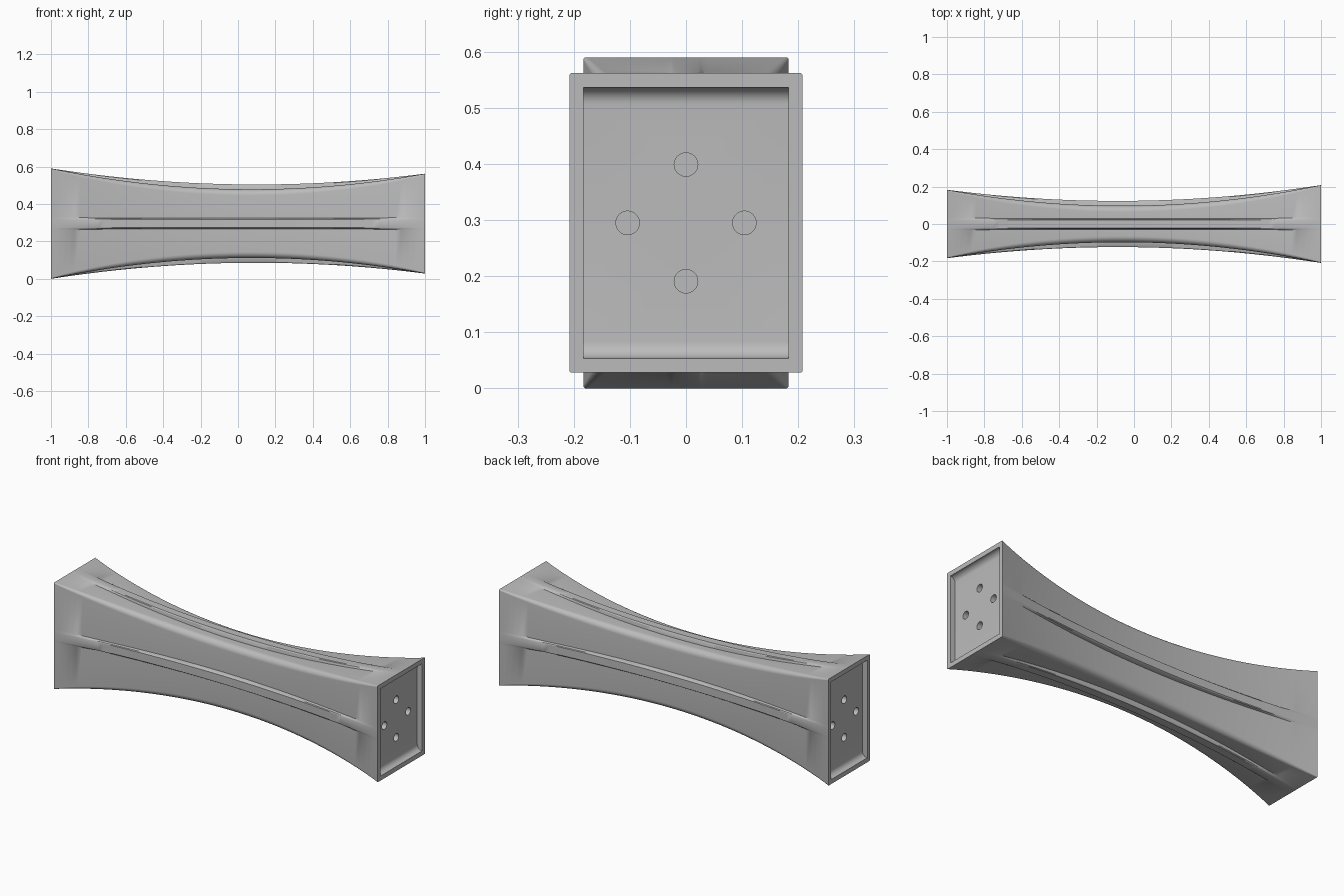
import bpy, bmesh
from math import cos, sin, pi

CENTER_Z = 0.295
STATIONS = 64

cube = bpy.data.objects.get("Cube")
if cube:
    bpy.data.objects.remove(cube, do_unlink=True)

steel = bpy.data.materials.new("grey_steel")
steel.use_nodes = True
steel.diffuse_color = (0.5, 0.5, 0.5, 1)
steel.node_tree.nodes["Principled BSDF"].inputs["Base Color"].default_value = (0.5, 0.5, 0.5, 1)


def make_object(name, bm):
    bmesh.ops.recalc_face_normals(bm, faces=bm.faces)
    mesh = bpy.data.meshes.new(name)
    bm.to_mesh(mesh)
    bm.free()
    mesh.materials.append(steel)
    obj = bpy.data.objects.new(name, mesh)
    bpy.context.collection.objects.link(obj)
    return obj


def loft(name, rings):
    """Skin a list of closed rings and cap both ends."""
    bm = bmesh.new()
    loops = [[bm.verts.new(p) for p in ring] for ring in rings]
    n = len(loops[0])
    for a, b in zip(loops, loops[1:]):
        for i in range(n):
            j = (i + 1) % n
            bm.faces.new((a[i], a[j], b[j], b[i]))
    bm.faces.new(loops[0])
    bm.faces.new(loops[-1])
    return make_object(name, bm)


def body_ring(x):
    """Rounded rectangle with a raised rib in the middle of each side."""
    fade = 1 - x * x
    half_w = 0.098 + 0.0125 * x + 0.0975 * x * x
    half_h = 0.184 - 0.014 * x + 0.097 * x * x
    radius = 0.005 + 0.028 * fade ** 0.7
    rise = 0.026 * fade
    flare = 0.014 * x ** 8
    rib = [(-0.029 - flare, 0), (-0.026, 0.8), (-0.022, 1)]
    rib += [(-u, k) for u, k in reversed(rib)]
    points = []
    for side in range(4):
        # Each side runs along u with its outward direction at height v
        along, out = (half_w, half_h) if side % 2 == 0 else (half_h, half_w)
        local = [(u, out + rise * k) for u, k in rib]
        for step in range(9):
            a = pi / 2 * (1 - step / 8)
            local.append((along - radius + radius * cos(a), out - radius + radius * sin(a)))
        turn = [(1, 0), (0, -1), (-1, 0), (0, 1)][side]
        for u, v in local:
            points.append((x, u * turn[0] - v * turn[1], CENTER_Z + u * turn[1] + v * turn[0]))
    return points


def pocket_cutter(end, half_w, half_h):
    """End recess whose floor curves up at the top and bottom."""
    depth = 0.03
    profile = [(1.05, half_h), (1.05, -half_h)]
    for sign in (-1, 1):
        arc = [(1 - depth * sin(pi / 2 * i / 8), sign * (half_h - depth * (1 - cos(pi / 2 * i / 8))))
               for i in range(9)]
        profile += arc if sign < 0 else arc[::-1]
    rings = [[(end * x, y, CENTER_Z + z) for x, z in profile] for y in (-half_w, half_w)]
    return loft("pocket_cutter", rings)


def hole_cutter(end, y, z):
    rings = [[(end * x, y + 0.021 * cos(2 * pi * i / 32), z + 0.021 * sin(2 * pi * i / 32))
              for i in range(32)] for x in (0.92, 1.02)]
    return loft("hole_cutter", rings)


# Waisted beam
beam = loft("waisted_beam", [body_ring(-1 + 2 * i / STATIONS) for i in range(STATIONS + 1)])

# Recess and four bolt holes in each end
cutters = []
for end, half_w, half_h in ((1, 0.183, 0.2415), (-1, 0.158, 0.27)):
    cutters.append(pocket_cutter(end, half_w, half_h))
    for y, dz in ((0.104, 0), (-0.104, 0), (0, 0.104), (0, -0.104)):
        cutters.append(hole_cutter(end, y, CENTER_Z + dz))

bpy.context.view_layer.objects.active = beam
for cutter in cutters:
    cutter.hide_render = True
    mod = beam.modifiers.new("cut", "BOOLEAN")
    mod.operation = "DIFFERENCE"
    mod.solver = "EXACT"
    mod.object = cutter
    bpy.ops.object.modifier_apply(modifier=mod.name)
    bpy.data.objects.remove(cutter, do_unlink=True)

# Smooth curves with crisp rims
bpy.ops.object.select_all(action="DESELECT")
beam.select_set(True)
bpy.ops.object.shade_smooth_by_angle(angle=pi / 6)
